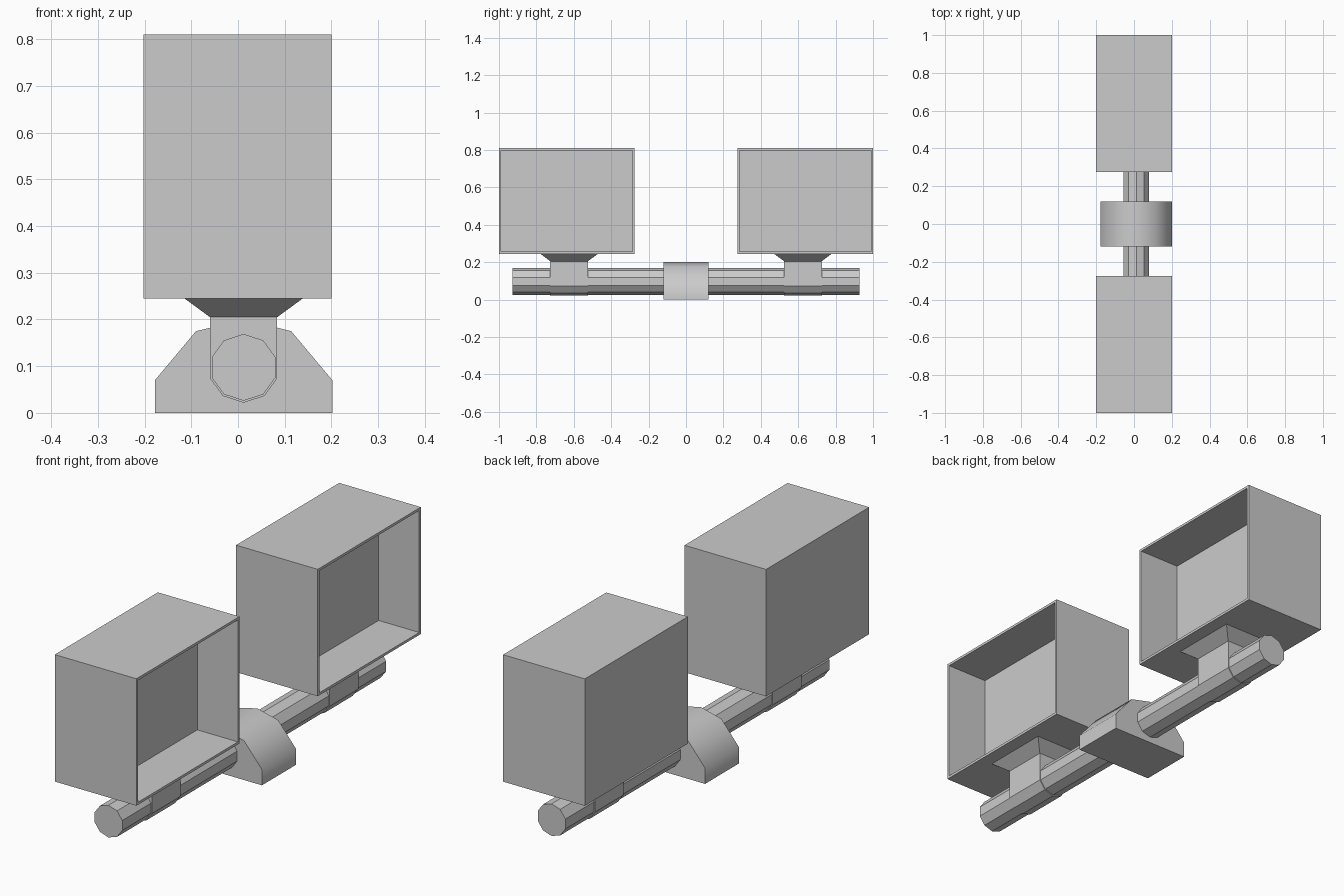
import bpy, bmesh, math
from mathutils import Vector

if "Cube" in bpy.data.objects:
    bpy.data.objects.remove(bpy.data.objects["Cube"])

CX, CZ = 0.012, 0.0975      # axis of the pole


def finish(bm, name):
    bmesh.ops.recalc_face_normals(bm, faces=bm.faces[:])
    mesh = bpy.data.meshes.new(name)
    bm.to_mesh(mesh)
    bm.free()
    obj = bpy.data.objects.new(name, mesh)
    bpy.context.collection.objects.link(obj)
    return obj


def prism(name, profile, y0, y1):
    """Extrude an x-z profile along y."""
    bm = bmesh.new()
    face = bm.faces.new([bm.verts.new((x, y0, z)) for x, z in profile])
    ext = bmesh.ops.extrude_face_region(bm, geom=[face])["geom"]
    verts = [v for v in ext if isinstance(v, bmesh.types.BMVert)]
    bmesh.ops.translate(bm, verts=verts, vec=(0, y1 - y0, 0))
    return finish(bm, name)


def decagon(r, steps):
    """Points of a ten-sided ring, step 0 at the top, going clockwise."""
    return [(CX + r * math.sin(math.radians(36 * i)),
             CZ + r * math.cos(math.radians(36 * i))) for i in steps]


def block(bm, lo, hi):
    lo, hi = Vector(lo), Vector(hi)
    verts = bmesh.ops.create_cube(bm, size=1)["verts"]
    bmesh.ops.scale(bm, verts=verts, vec=hi - lo)
    bmesh.ops.translate(bm, verts=verts, vec=(lo + hi) / 2)
    return verts


def open_box(name, y0, y1):
    """Box with a recess in its +x side."""
    bm = bmesh.new()
    block(bm, (-0.202, y0, 0.245), (0.2, y1, 0.81))
    bm.normal_update()
    side = max(bm.faces, key=lambda f: f.normal.x)
    bmesh.ops.inset_region(bm, faces=[side], thickness=0.016)
    inner = bmesh.ops.extrude_discrete_faces(bm, faces=[side])["faces"][0]
    bmesh.ops.translate(bm, verts=inner.verts[:], vec=(-0.2, 0, 0))
    return finish(bm, name)


def flared_plate(name, yc):
    """Plate that widens from the clamp to the box floor."""
    bm = bmesh.new()
    verts = block(bm, (CX - 0.072, yc - 0.1, 0.205), (CX + 0.072, yc + 0.1, 0.246))
    for v in verts:
        if v.co.z > 0.22:
            v.co.x = CX + math.copysign(0.128, v.co.x - CX)
            v.co.y = yc + math.copysign(0.155, v.co.y - yc)
    return finish(bm, name)


# Long ten-sided pole
prism("pole", decagon(0.0715, range(10)), -0.928, 0.928)

# Central base, smooth over the top
base = prism("base_mount",
             [(CX - 0.19, 0), (CX + 0.19, 0), (CX + 0.19, 0.07), (CX + 0.102, 0.175),
              (CX, 0.2), (CX - 0.102, 0.175), (CX - 0.19, 0.07)], -0.12, 0.12)
bpy.ops.object.select_all(action='DESELECT')
base.select_set(True)
bpy.context.view_layer.objects.active = base
bpy.ops.object.shade_smooth_by_angle(angle=math.radians(45))

# Clamp, flared plate and open box at each end
clamp_profile = decagon(0.0757, range(3, 8)) + [(CX - 0.072, 0.205), (CX + 0.072, 0.205)]
for s, label in ((-1, "front"), (1, "back")):
    yc = 0.625 * s
    prism(label + "_clamp", clamp_profile, yc - 0.101, yc + 0.101)
    flared_plate(label + "_flared_plate", yc)
    open_box(label + "_open_box", *sorted((0.275 * s, 1.0 * s)))
